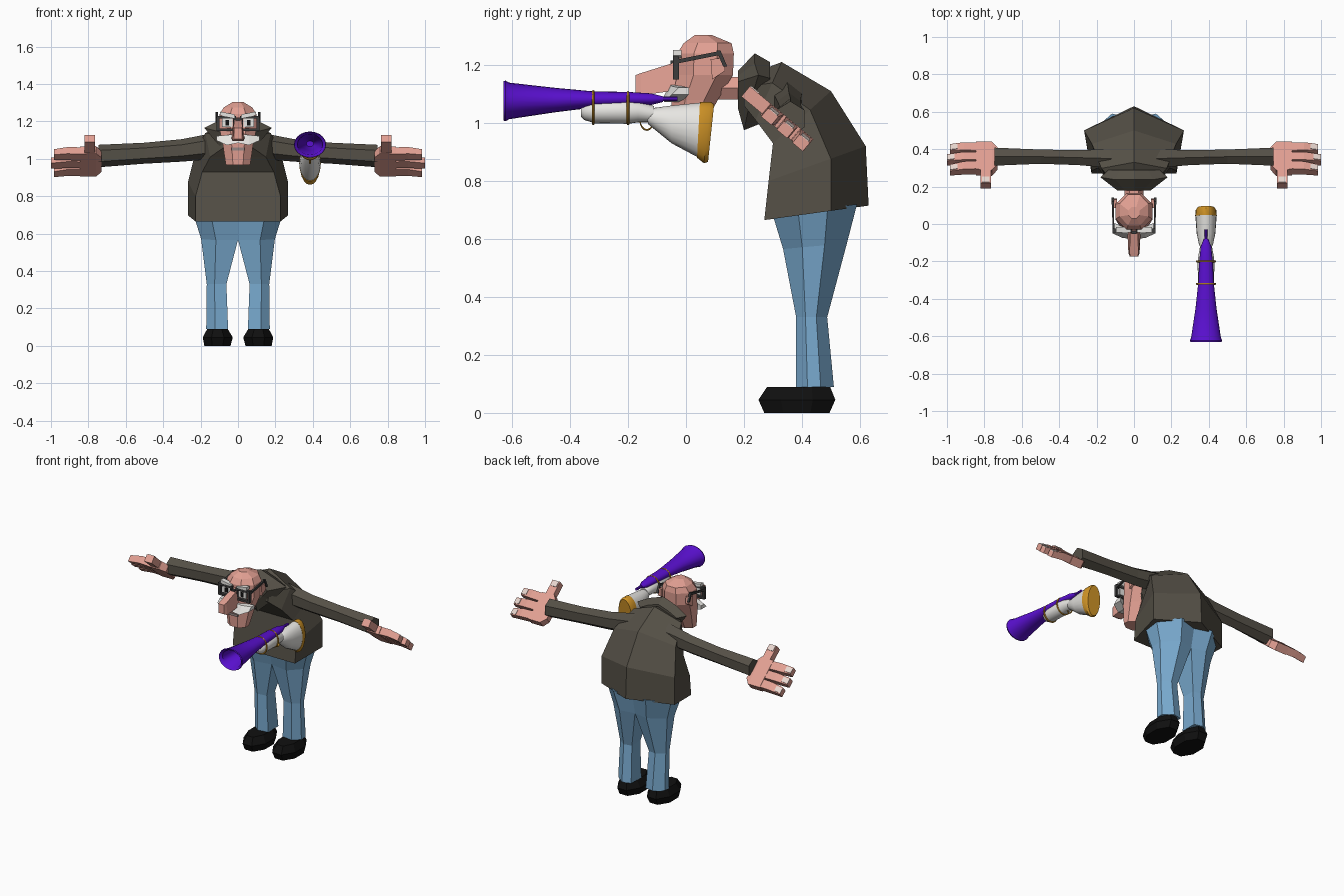
import bpy, bmesh, math
from math import pi, cos, sin

if "Cube" in bpy.data.objects:
    bpy.data.objects.remove(bpy.data.objects["Cube"])

def mat(name, *c):
    m = bpy.data.materials.new(name)
    m.diffuse_color = (*c, 1)
    m.use_nodes = True
    m.node_tree.nodes["Principled BSDF"].inputs["Base Color"].default_value = m.diffuse_color
    return m

SKIN = mat("skin pink", .76, .35, .29)
JACKET = mat("jacket brown", .09, .08, .062)
JEANS = mat("denim blue", .19, .40, .62)
BLACK = mat("shoe black", .005, .005, .005)
PURPLE = mat("horn purple", .10, .005, .62)
GOLD = mat("brass gold", .62, .29, .02)
WHITE = mat("off white", .80, .79, .76)
DARK = mat("frame grey", .045, .045, .045)
NAIL = mat("nail cream", .80, .67, .62)
GREY = mat("mouth grey", .30, .24, .23)

def loft(name, rings, m, mirror=False, smooth=False, caps=True):
    """Skin a list of equal-length point rings."""
    bm = bmesh.new()
    vs = [[bm.verts.new(p) for p in r] for r in rings]
    n = len(rings[0])
    for a, b in zip(vs, vs[1:]):
        for i in range(n):
            j = (i + 1) % n
            bm.faces.new((a[i], a[j], b[j], b[i]))
    if caps:
        bm.faces.new(vs[0])
        bm.faces.new(vs[-1])
    bmesh.ops.recalc_face_normals(bm, faces=bm.faces)
    me = bpy.data.meshes.new(name)
    bm.to_mesh(me)
    bm.free()
    me.materials.append(m)
    ob = bpy.data.objects.new(name, me)
    bpy.context.collection.objects.link(ob)
    if mirror:
        ob.modifiers.new("mirror", 'MIRROR')
    if smooth:
        bpy.ops.object.select_all(action='DESELECT')
        ob.select_set(True)
        bpy.context.view_layer.objects.active = ob
        bpy.ops.object.shade_smooth_by_angle(angle=math.radians(35))
    return ob

def box(name, x0, x1, y0, y1, z0, z1, m, mirror=False):
    rect = lambda z: [(x0, y0, z), (x1, y0, z), (x1, y1, z), (x0, y1, z)]
    return loft(name, [rect(z0), rect(z1)], m, mirror)

def flat_ring(z, x0, x1, y0, y1, n=8, tilt=0):
    """Horizontal polygon filling the given bounds."""
    k = 1 / cos(pi / n)
    cx, cy, rx, ry = (x0 + x1) / 2, (y0 + y1) / 2, (x1 - x0) / 2, (y1 - y0) / 2
    out = []
    for i in range(n):
        a = 2 * pi * (i + .5) / n
        out.append((cx + rx * k * cos(a), cy + ry * k * sin(a), z + tilt * k * sin(a)))
    return out

# Jacket body: rings defined by front and back points of a stooped spine
def jacket_ring(yf, zf, yb, zb, w):
    sec = [(.85, 0), (1, .64), (0, 1), (-1, .64), (-.85, 0)]
    return [(s * w, yf + (yb - yf) * t, zf + (zb - zf) * t) for s, t in sec]

loft("jacket", [jacket_ring(*r) for r in [
    (.27, .665, .63, .715, .267), (.285, .80, .62, .92, .267),
    (.30, .93, .50, 1.11, .225), (.24, 1.01, .33, 1.21, .175),
    (.20, 1.06, .20, 1.16, .09)]], JACKET)

# Collar
half = [(0, .237, 1.24), (.10, .237, 1.205), (.18, .25, 1.165), (.10, .22, 1.07)]
edge = half + [(0, .20, .975)] + [(-x, y, z) for x, y, z in half[:0:-1]]
inset = lambda s, y: [(p[0] * s, y, 1.12 + (p[2] - 1.12) * s) for p in edge]
loft("collar", [inset(.5, .18), edge, inset(.75, .29)], JACKET)

# Sleeves
def x_ring(x, cy, cz, ry, rz, n=6):
    return [(x, cy + ry * cos(2 * pi * i / n + pi / n) / cos(pi / n),
             cz + rz * sin(2 * pi * i / n + pi / n)) for i in range(n)]

loft("sleeves", [x_ring(.12, .35, 1.07, .05, .07), x_ring(.30, .355, 1.045, .04, .06),
                 x_ring(.50, .36, 1.03, .038, .056), x_ring(.745, .36, 1.015, .048, .06)],
     JACKET, True)

# Hands: tilted frame, u runs across the palm and n is the palm normal
def hand_pt(x, u, n):
    return (x, .35 + .77 * u + .64 * n, .985 - .64 * u + .77 * n)

def hand_rect(x, u0, u1, n0, n1):
    return [hand_pt(x, *q) for q in ((u0, n0), (u1, n0), (u1, n1), (u0, n1))]

loft("palms", [hand_rect(.73, -.06, .06, -.022, .022), hand_rect(.76, -.10, .095, -.026, .026),
               hand_rect(.845, -.095, .095, -.026, .026)], SKIN, True)
loft("thumbs", [hand_rect(.765, -.19, -.08, -.02, .026), hand_rect(.82, -.19, -.08, -.02, .026)],
     SKIN, True)
loft("thumb_nails", [hand_rect(.772, -.188, -.15, .026, .030),
                     hand_rect(.813, -.188, -.15, .026, .030)], NAIL, True)
for i, (u, tip) in enumerate([(-.063, .985), (0, 1.0), (.063, .985)]):
    loft(f"fingers_{i}", [hand_rect(.83, u - .027, u + .027, -.024, .024),
                          hand_rect(.91, u * 1.05 - .027, u * 1.05 + .027, -.022, .024),
                          hand_rect(tip, u * 1.12 - .023, u * 1.12 + .023, -.030, .008)],
         SKIN, True)
    loft(f"finger_nails_{i}", [hand_rect(tip - .04, u * 1.1 - .017, u * 1.1 + .017, .012, .020),
                               hand_rect(tip, u * 1.12 - .017, u * 1.12 + .017, .004, .011)],
         NAIL, True)

# Trouser legs
def leg_ring(x0, x1, y0, y1, z, dz=0):
    sec = [(0, .08), (.6, 0), (1, .3), (1, .65), (.5, 1), (0, .9)]
    return [(x0 + (x1 - x0) * a, y0 + (y1 - y0) * b, z + dz * b) for a, b in sec]

loft("trouser_legs", [leg_ring(.053, .17, .38, .51, .09), leg_ring(.062, .167, .38, .487, .33),
                      leg_ring(0, .197, .335, .555, .565, .02),
                      leg_ring(0, .235, .30, .59, .68, .04)], JEANS, True)

# Shoes
loft("shoes", [flat_ring(0, .04, .18, .27, .495), flat_ring(.045, .028, .188, .25, .515),
               flat_ring(.09, .055, .165, .28, .497)], BLACK, True)

# Head and neck
loft("head", [flat_ring(*r) for r in [
    (.968, -.065, .065, -.045, .05), (1.08, -.082, .082, -.05, .11),
    (1.165, -.10, .10, -.03, .162), (1.24, -.098, .098, -.03, .165),
    (1.275, -.076, .076, -.008, .157), (1.303, -.03, .03, .03, .09)]], SKIN)
loft("neck", [[(.05 * cos(a), y, z + .045 * sin(a)) for a in [i * pi / 3 for i in range(6)]]
              for y, z in ((.10, 1.12), (.25, 1.12))], SKIN)
loft("ears", [[(x, .09, 1.15), (x, .135, 1.18), (x, .13, 1.225), (x, .085, 1.22)]
              for x in (.09, .112)], SKIN, True)

# Nose
loft("nose", [[(-w, y, z0), (w, y, z0), (v, y, z1), (-v, y, z1)] for y, w, v, z0, z1 in [
    (-.01, .035, .02, 1.11, 1.235), (-.05, .035, .02, 1.11, 1.205),
    (-.155, .030, .024, 1.095, 1.172), (-.175, .022, .02, 1.105, 1.165)]], SKIN)

# Moustache halves, mouth, eyes and brows
loft("moustache", [[(x, -.08 + d, z - h), (x, -.02 + d, z - h), (x, -.02 + d, z + h),
                    (x, -.055 + d, z + h)] for x, d, z, h in [
    (0, 0, 1.11, .025), (.06, .005, 1.10, .027), (.115, .03, 1.11, .012)]], WHITE, True)
box("mouth", -.036, .036, -.056, -.045, 1.045, 1.06, GREY)
box("eyes", .03, .085, -.038, -.029, 1.17, 1.22, WHITE, True)
box("pupils", .048, .068, -.042, -.037, 1.178, 1.208, BLACK, True)
loft("brows", [[(x, -.045, z), (x, -.015, z), (x, -.015, z + .02), (x, -.045, z + .02)]
               for x, z in ((.02, 1.218), (.095, 1.232))], WHITE, True)

# Spectacles
for nm, b in {"outer": (.10, .115, 1.155, 1.225), "inner": (.012, .026, 1.155, 1.225),
              "upper": (.012, .115, 1.215, 1.23), "lower": (.012, .115, 1.15, 1.163)}.items():
    box(f"spectacle_{nm}_rims", b[0], b[1], -.045, -.025, b[2], b[3], DARK, True)
box("spectacle_bridge", -.014, .014, -.053, -.035, 1.20, 1.215, DARK)
loft("spectacle_temples", [[(x, y, z), (x + .01, y, z), (x + .01, y, z + .014), (x, y, z + .014)]
     for x, y, z in ((.105, -.03, 1.205), (.108, .12, 1.235))], DARK, True)
loft("spectacle_hooks", [[(.106, y, z), (.12, y, z), (.12, y + .014, z), (.106, y + .014, z)]
     for y, z in ((.105, 1.25), (.128, 1.195))], DARK, True)

# Horn parts share the plane x = HX; elliptical rings along y
HX = .385

def y_ring(y, z, rx, rz, n=20):
    return [(HX + rx * cos(2 * pi * i / n), y, z + rz * sin(2 * pi * i / n)) for i in range(n)]

loft("horn_trumpet", [y_ring(*r) for r in [
    (-.08, 1.082, .012, .010), (-.12, 1.082, .028, .02), (-.20, 1.083, .036, .024),
    (-.32, 1.081, .042, .028), (-.45, 1.079, .056, .042), (-.61, 1.076, .080, .063),
    (-.622, 1.076, .086, .070), (-.63, 1.076, .084, .068), (-.615, 1.076, .068, .055),
    (-.45, 1.079, .045, .034), (-.36, 1.08, .02, .015)]], PURPLE, smooth=True)
loft("horn_mouth_tube", [y_ring(y, 1.083, .009, .008, 8) for y in (-.12, -.03)],
     PURPLE, smooth=True)
loft("horn_canister", [y_ring(*r) for r in [
    (-.362, 1.04, .018, .018), (-.35, 1.04, .032, .030), (-.315, 1.04, .043, .041),
    (-.20, 1.04, .045, .043), (-.165, 1.04, .040, .038), (-.11, 1.03, .03, .028)]],
     WHITE, smooth=True)

# Bulb: slanted rings given by top and bottom points
def bulb_ring(yt, zt, yb, zb, rx, n=20):
    out = []
    for i in range(n):
        a = 2 * pi * i / n
        t = (1 - sin(a)) / 2
        out.append((HX + rx * cos(a), yt + (yb - yt) * t, zt + (zb - zt) * t))
    return out

loft("horn_bulb", [bulb_ring(*r) for r in [
    (-.14, 1.045, -.13, .995, .025), (-.11, 1.052, -.105, .975, .038),
    (-.05, 1.06, -.05, .93, .050), (.05, 1.07, .04, .882, .057)]], WHITE, smooth=True)
loft("horn_bulb_cap", [bulb_ring(*r) for r in [
    (.048, 1.072, .038, .880, .058), (.085, 1.073, .062, .861, .055),
    (.097, 1.064, .076, .866, .047)]], GOLD, smooth=True)

# Brass bands and finger loop
def hoop(name, y, z, rot, sx, sz):
    bpy.ops.mesh.primitive_torus_add(major_segments=24, minor_segments=8, major_radius=1,
                                     minor_radius=.09, location=(HX, y, z), rotation=rot)
    ob = bpy.context.object
    ob.name = name
    ob.scale = (sx, sz, .055)
    ob.data.materials.append(GOLD)
    bpy.ops.object.shade_smooth_by_angle()

hoop("front_band", -.32, 1.053, (pi / 2, 0, 0), .050, .055)
hoop("rear_band", -.20, 1.051, (pi / 2, 0, 0), .050, .054)
hoop("finger_loop", -.135, 1.012, (0, pi / 2, 0), .036, .024)
